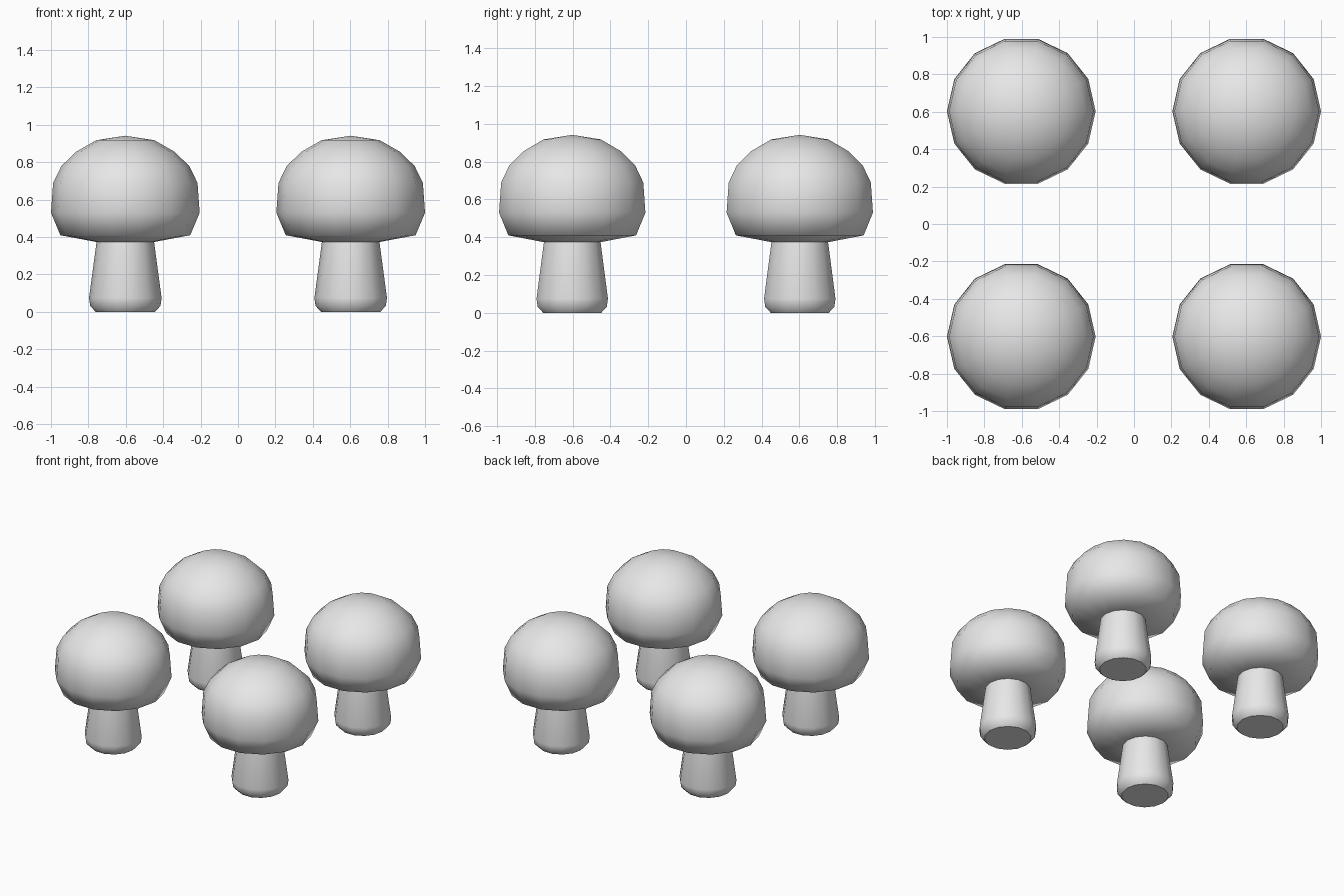
import bpy
import bmesh
import math

if "Cube" in bpy.data.objects:
    bpy.data.objects.remove(bpy.data.objects["Cube"], do_unlink=True)

SIDES = 14
SPACING = 0.6025

# Radius and height pairs, from bottom to top
STEM = [(0.158, 0.0), (0.188, 0.032), (0.194, 0.075), (0.153, 0.38)]
CAP = [(0.0, 0.374), (0.155, 0.374), (0.347, 0.41), (0.3975, 0.53),
       (0.386, 0.69), (0.342, 0.78), (0.262, 0.857), (0.155, 0.918), (0.0, 0.942)]

grey = bpy.data.materials.new("light grey")
grey.use_nodes = True
grey.diffuse_color = (0.8, 0.8, 0.8, 1)
grey.node_tree.nodes["Principled BSDF"].inputs["Base Color"].default_value = (0.8, 0.8, 0.8, 1)


def lathe(name, profile):
    """Revolve a profile around z, closing it with poles where the radius is 0."""
    bm = bmesh.new()
    rings = []
    for r, z in profile:
        count = SIDES if r > 0 else 1
        rings.append([bm.verts.new((r * math.cos(math.tau * i / SIDES),
                                    r * math.sin(math.tau * i / SIDES), z))
                      for i in range(count)])
    for low, high in zip(rings, rings[1:]):
        for i in range(SIDES):
            j = (i + 1) % SIDES
            quad = [low[i % len(low)], low[j % len(low)],
                    high[j % len(high)], high[i % len(high)]]
            bm.faces.new(list(dict.fromkeys(quad))).smooth = True
    # Flat foot with a hard edge
    if len(rings[0]) > 1:
        foot = bm.faces.new(rings[0][::-1])
        for edge in foot.edges:
            edge.smooth = False
    mesh = bpy.data.meshes.new(name)
    bm.to_mesh(mesh)
    bm.free()
    mesh.materials.append(grey)
    return mesh


stem_mesh = lathe("stem", STEM)
cap_mesh = lathe("cap", CAP)

# Four mushrooms, one in each corner of a square
for side, sx in (("left", 1), ("right", -1)):
    for end, sy in (("front", -1), ("back", 1)):
        for part, mesh in (("stem", stem_mesh), ("cap", cap_mesh)):
            obj = bpy.data.objects.new(f"{end}_{side}_{part}", mesh)
            obj.location = (sx * SPACING, sy * SPACING, 0)
            bpy.context.collection.objects.link(obj)
